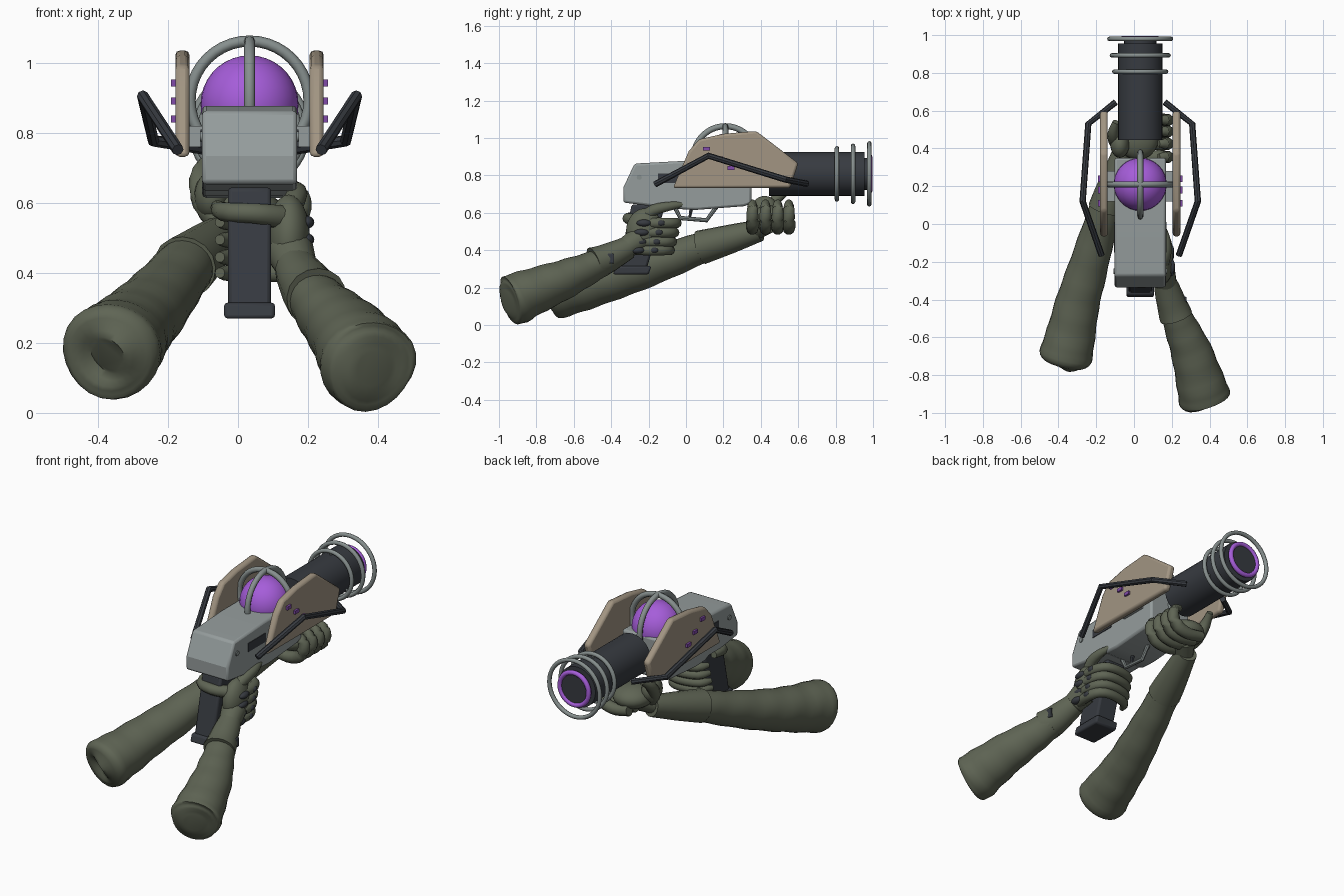
import bpy, bmesh, math
from mathutils import Vector, Matrix

if "Cube" in bpy.data.objects:
    bpy.data.objects.remove(bpy.data.objects["Cube"])

CX = 0.033  # centre plane of the weapon


def mat(name, col):
    m = bpy.data.materials.new(name)
    m.diffuse_color = (*col, 1)
    m.use_nodes = True
    m.node_tree.nodes["Principled BSDF"].inputs["Base Color"].default_value = m.diffuse_color
    return m


OLIVE = mat("olive_cloth", (0.115, 0.13, 0.09))
GREY = mat("grey_metal", (0.30, 0.335, 0.335))
RING = mat("ring_metal", (0.24, 0.275, 0.27))
TAN = mat("tan_panel", (0.36, 0.30, 0.225))
DARK = mat("dark_metal", (0.038, 0.043, 0.052))
PURPLE = mat("purple_glow", (0.38, 0.11, 0.70))
VIOLET = mat("violet_light", (0.22, 0.07, 0.40))


def finish(bm, name, m, bevel=0, angle=35):
    bmesh.ops.recalc_face_normals(bm, faces=bm.faces)
    me = bpy.data.meshes.new(name)
    bm.to_mesh(me)
    bm.free()
    me.materials.append(m)
    ob = bpy.data.objects.new(name, me)
    bpy.context.collection.objects.link(ob)
    if bevel:
        b = ob.modifiers.new("bevel", 'BEVEL')
        b.width, b.segments, b.limit_method = bevel, 2, 'ANGLE'
    bpy.ops.object.select_all(action='DESELECT')
    ob.select_set(True)
    bpy.context.view_layer.objects.active = ob
    bpy.ops.object.shade_smooth_by_angle(angle=math.radians(angle))
    return ob


def slab(name, prof, x0, x1, m, bevel=0):
    """Side profile of (y, z) points extruded along x."""
    bm = bmesh.new()
    f = bm.faces.new([bm.verts.new((x0, y, z)) for y, z in prof])
    r = bmesh.ops.extrude_face_region(bm, geom=[f])
    for v in r["geom"]:
        if isinstance(v, bmesh.types.BMVert):
            v.co.x = x1
    return finish(bm, name, m, bevel, 25)


def box(name, c, s, m, bevel=0):
    y, z, a, b = c[1], c[2], s[1] / 2, s[2] / 2
    return slab(name, [(y-a, z-b), (y+a, z-b), (y+a, z+b), (y-a, z+b)],
                c[0] - s[0] / 2, c[0] + s[0] / 2, m, bevel)


def tube(name, pts, m, n=8, steps=1, wob=0, angle=40):
    """Sweep circles through (x, y, z, radius) points, curved if steps > 1."""
    P = [Vector(p) for p in pts]
    path = []
    for i in range(len(P) - 1):
        a, b, c, d = P[max(i-1, 0)], P[i], P[i+1], P[min(i+2, len(P)-1)]
        for k in range(steps):
            t = k / steps
            path.append(b if steps == 1 else 0.5 * (2*b + (c-a)*t + (2*a-5*b+4*c-d)*t*t + (3*b-a-3*c+d)*t**3))
    path.append(P[-1])
    bm = bmesh.new()
    rings = []
    for i, p in enumerate(path):
        d = (path[min(i+1, len(path)-1)] - path[max(i-1, 0)]).to_3d().normalized()
        ref = Vector((0, 0, 1)) if abs(d.z) < 0.9 else Vector((0, 1, 0))
        u = d.cross(ref).normalized()
        w = u.cross(d)
        ring = []
        for k in range(n):
            t = math.tau * k / n
            r = p[3] * (1 + wob * math.sin(i * 1.7 + 2 * math.sin(t)) + wob * math.sin(3 * t + 0.6))
            ring.append(bm.verts.new(p.to_3d() + (u * math.cos(t) + w * math.sin(t)) * r))
        rings.append(ring)
    for a, b in zip(rings, rings[1:]):
        for k in range(n):
            bm.faces.new((a[k], a[(k+1) % n], b[(k+1) % n], b[k]))
    bm.faces.new(rings[0])
    bm.faces.new(rings[-1])
    return finish(bm, name, m, 0, angle)


def ellipsoid(name, c, r, m, rot=(0, 0, 0), seg=20):
    bm = bmesh.new()
    R = Matrix.LocRotScale(Vector(c), Matrix.Rotation(rot[2], 3, 'Z') @ Matrix.Rotation(rot[0], 3, 'X'), Vector(r))
    bmesh.ops.create_uvsphere(bm, u_segments=seg, v_segments=seg // 2 + 2, radius=1, matrix=R)
    return finish(bm, name, m, 0, 60)


def hoop(name, c, R, r, axis, m):
    bm = bmesh.new()
    n, k = 40, 8
    def pt(i, j):
        a, b = math.tau * i / n, math.tau * j / k
        p, q, h = (R + r*math.cos(b))*math.cos(a), (R + r*math.cos(b))*math.sin(a), r*math.sin(b)
        return Vector(c) + Vector((p, h, q) if axis == 'Y' else (h, p, q))
    g = [[bm.verts.new(pt(i, j)) for j in range(k)] for i in range(n)]
    for i in range(n):
        for j in range(k):
            bm.faces.new((g[i][j], g[(i+1) % n][j], g[(i+1) % n][(j+1) % k], g[i][(j+1) % k]))
    return finish(bm, name, m, 0, 60)


def cyl_y(name, y0, y1, z, r, m):
    return tube(name, [(CX, y0, z, r), (CX, y1, z, r)], m, n=32)


# Receiver body
slab("receiver", [(-0.335, 0.655), (-0.335, 0.735), (-0.275, 0.863), (0.0, 0.878), (0.35, 0.878),
                  (0.35, 0.65), (0.31, 0.635), (0.05, 0.615), (-0.04, 0.62), (-0.07, 0.635), (-0.18, 0.635)],
     CX - 0.136, CX + 0.136, GREY, 0.012)
for s in (-1, 1):
    box("side_slot", (CX + s*0.136, -0.07, 0.785), (0.008, 0.16, 0.05), DARK)
    tube("side_bolt", [(CX + s*0.13, -0.25, 0.79, 0.014), (CX + s*0.142, -0.25, 0.79, 0.014)], RING, 12)
    box("panel_mount", (CX + s*0.14, 0.2, 0.79), (0.07, 0.16, 0.06), GREY)

# Barrel, muzzle and rings
cyl_y("barrel", 0.445, 0.955, 0.808, 0.117, DARK)
cyl_y("muzzle_core", 0.95, 0.985, 0.808, 0.085, DARK)
hoop("muzzle_glow", (CX, 0.982, 0.808), 0.093, 0.014, 'Y', PURPLE)
for y, r in ((0.807, 0.137), (0.893, 0.15), (0.98, 0.163)):
    hoop("barrel_ring", (CX, y, 0.808), r, 0.012, 'Y', RING)
for a in range(3):
    t = math.tau * a / 3 + math.pi / 2
    tube("ring_stay", [(CX + 0.11*math.cos(t), 0.807, 0.808 + 0.11*math.sin(t), 0.007),
                       (CX + 0.137*math.cos(t), 0.807, 0.808 + 0.137*math.sin(t), 0.007)], RING, 6)

# Energy orb and cage
ellipsoid("energy_orb", (CX, 0.21, 0.882), (0.14,) * 3, PURPLE, seg=32)
hoop("cage_long", (CX, 0.21, 0.893), 0.17, 0.016, 'X', RING)
hoop("cage_cross", (CX, 0.21, 0.893), 0.17, 0.016, 'Y', RING)

# Side panels, lights and bent guard bars
for s in (-1, 1):
    slab("side_panel", [(-0.07, 0.732), (0.015, 0.93), (0.07, 0.993), (0.2, 1.022), (0.375, 1.037), (0.60, 0.865),
                        (0.557, 0.732)], CX + s*0.172, CX + s*0.212, TAN, 0.013)
    for y, z in ((0.11, 0.943), (0.18, 0.892), (0.24, 0.84)):
        box("panel_light", (CX + s*0.216, y, z), (0.016, 0.036, 0.02), VIOLET)
    tube("guard_bar", [(CX + s*x, y, z, 0.017) for x, y, z in
                       ((0.205, -0.165, 0.752), (0.305, 0.12, 0.905), (0.275, 0.53, 0.778), (0.13, 0.645, 0.755))],
         DARK, 8, angle=30)

# Pistol grip, base plate, trigger guard
slab("grip", [(-0.29, 0.645), (-0.11, 0.645), (-0.21, 0.30), (-0.365, 0.30)], CX - 0.062, CX + 0.062, DARK, 0.012)
slab("grip_base", [(-0.39, 0.27), (-0.2, 0.27), (-0.185, 0.315), (-0.375, 0.315)], CX - 0.073, CX + 0.073, DARK, 0.01)
tube("trigger_guard", [(CX, y, z, 0.012) for y, z in
                       ((-0.06, 0.63), (-0.03, 0.572), (0.11, 0.56), (0.165, 0.635))], RING, 8)
tube("trigger", [(CX, 0.03, 0.63, 0.012), (CX, 0.02, 0.575, 0.008)], DARK, 6)

# Right arm: domed sleeve, bracer, glove
tube("right_sleeve", [(0.385, -0.955, 0.125, 0.05), (0.38, -0.945, 0.128, 0.11), (0.372, -0.92, 0.137, 0.137),
                      (0.345, -0.82, 0.18, 0.126), (0.30, -0.67, 0.238, 0.108), (0.25, -0.55, 0.29, 0.09),
                      (0.21, -0.45, 0.335, 0.075)], OLIVE, 24, 4, 0.022, 60)
tube("right_bracer", [(0.222, -0.49, 0.33, 0.088), (0.195, -0.41, 0.362, 0.078), (0.165, -0.31, 0.415, 0.062)],
     OLIVE, 16, 3, 0.015, 50)
box("bracer_plate", (0.268, -0.41, 0.355), (0.02, 0.05, 0.055), DARK, 0.005)
tube("right_wrist", [(0.175, -0.34, 0.40, 0.055), (0.15, -0.25, 0.46, 0.068)], OLIVE, 16)
ellipsoid("right_palm", (0.145, -0.225, 0.51), (0.06, 0.095, 0.115), OLIVE, (-0.2, 0, 0))
for i, z in enumerate((0.545, 0.495, 0.445, 0.40)):
    o = -0.012 * i
    tube("right_finger", [(0.165, -0.24 + o, z, 0.026), (0.178, -0.15 + o, z, 0.03), (0.155, -0.07 + o, z, 0.028),
                          (0.08, -0.05 + o, z, 0.027), (-0.02, -0.075 + o, z, 0.025), (-0.052, -0.13 + o, z, 0.015)],
         OLIVE, 10, 3, 0, 60)
    ellipsoid("knuckle_pad", (0.196, -0.225 + o, z), (0.022, 0.04, 0.019), DARK, seg=12)
    ellipsoid("finger_pad", (0.194, -0.135 + o, z), (0.018, 0.025, 0.017), DARK, seg=12)
tube("right_index", [(0.14, -0.24, 0.57, 0.03), (0.165, -0.17, 0.615, 0.031), (0.17, -0.09, 0.635, 0.025),
                     (0.155, -0.02, 0.645, 0.015)], OLIVE, 10, 3, 0, 60)
tube("right_thumb", [(0.12, -0.27, 0.56, 0.035), (0.05, -0.31, 0.57, 0.03), (-0.04, -0.28, 0.575, 0.028),
                     (-0.06, -0.17, 0.59, 0.018)], OLIVE, 10, 3, 0, 60)

# Left arm: domed sleeve, bracer, glove under the barrel
tube("left_sleeve", [(-0.372, -0.735, 0.165, 0.05), (-0.37, -0.73, 0.167, 0.11), (-0.363, -0.70, 0.175, 0.14),
                     (-0.335, -0.58, 0.20, 0.13), (-0.30, -0.42, 0.242, 0.117), (-0.25, -0.25, 0.293, 0.106),
                     (-0.195, -0.06, 0.36, 0.093), (-0.15, 0.09, 0.418, 0.083)], OLIVE, 24, 4, 0.018, 60)
tube("left_bracer", [(-0.152, 0.08, 0.415, 0.092), (-0.10, 0.24, 0.462, 0.077), (-0.05, 0.395, 0.505, 0.058)],
     OLIVE, 16, 2, 0.012, 50)
tube("left_wrist", [(-0.06, 0.36, 0.50, 0.05), (0.0, 0.43, 0.545, 0.06)], OLIVE, 14)
ellipsoid("left_palm", (0.02, 0.455, 0.575), (0.11, 0.115, 0.065), OLIVE)
for i, y in enumerate((0.355, 0.425, 0.49, 0.55)):
    tube("left_finger", [(-0.02, y, 0.53, 0.03), (0.07, y, 0.515, 0.033), (0.145, y, 0.535, 0.035),
                         (0.178, y, 0.59, 0.033), (0.165, y, 0.635, 0.028), (0.13, y, 0.655, 0.018)],
         OLIVE, 10, 3, 0, 60)
tube("left_thumb", [(-0.05, 0.40, 0.55, 0.04), (-0.095, 0.43, 0.60, 0.036), (-0.11, 0.48, 0.67, 0.03),
                    (-0.095, 0.54, 0.715, 0.018)], OLIVE, 10, 3, 0, 60)
ellipsoid("thumb_base", (-0.075, 0.42, 0.62), (0.05, 0.07, 0.07), OLIVE)
